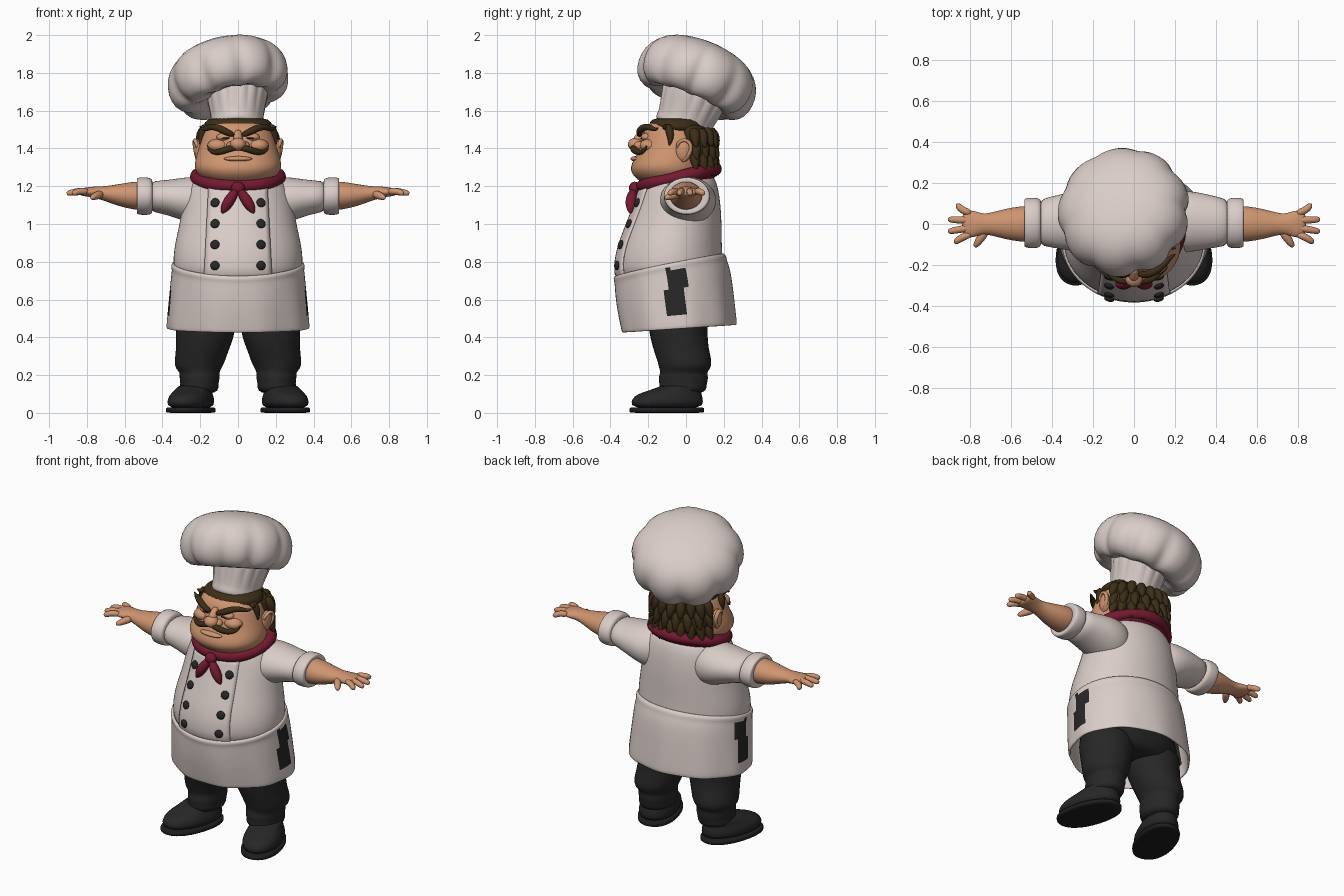
import bpy, bmesh, math, random
from mathutils import Vector, Matrix, Quaternion

if "Cube" in bpy.data.objects:
    bpy.data.objects.remove(bpy.data.objects["Cube"])
random.seed(4)


def material(name, r, g, b):
    m = bpy.data.materials.new(name)
    m.use_nodes = True
    m.diffuse_color = (r, g, b, 1)
    m.node_tree.nodes["Principled BSDF"].inputs["Base Color"].default_value = (r, g, b, 1)
    return m


WHITE = material("white cloth", .70, .61, .58)
SKIN = material("skin", .62, .30, .16)
RED = material("red cloth", .18, .01, .03)
HAIR = material("brown hair", .045, .027, .009)
BLACK = material("black cloth", .02, .02, .021)
SOLE = material("dark leather", .013, .013, .014)


def finish(name, bm, mat, sub=1, mirror=False, solid=0, second=None, rule=None):
    bmesh.ops.recalc_face_normals(bm, faces=bm.faces)
    for f in bm.faces:
        f.smooth = True
        if rule and rule(f.calc_center_median()):
            f.material_index = 1
    me = bpy.data.meshes.new(name)
    bm.to_mesh(me)
    bm.free()
    me.materials.append(mat)
    if second:
        me.materials.append(second)
    ob = bpy.data.objects.new(name, me)
    bpy.context.collection.objects.link(ob)
    if mirror:
        ob.modifiers.new("Mirror", 'MIRROR').use_mirror_merge = False
    if solid:
        s = ob.modifiers.new("Thickness", 'SOLIDIFY')
        s.thickness = solid
    if sub:
        s = ob.modifiers.new("Smooth", 'SUBSURF')
        s.levels = s.render_levels = sub
    return ob


def skin_rings(bm, rings, caps=True, closed=False):
    # bridge successive vertex rings
    n = len(rings[0])
    pairs = list(zip(rings, rings[1:])) + ([(rings[-1], rings[0])] if closed else [])
    for a, b in pairs:
        for i in range(n):
            j = (i + 1) % n
            bm.faces.new((a[i], a[j], b[j], b[i]))
    if caps and not closed:
        bm.faces.new(rings[0])
        bm.faces.new(rings[-1])


def add_loft(bm, rings, n=32, p=1, warp=None, matrix=None, caps=True):
    # each ring: height, half width, front, back, optional sideways centre
    out = []
    for k, (z, w, f, b, *cx) in enumerate(rings):
        row = []
        for i in range(n):
            a = math.tau * i / n
            c, s = math.cos(a), math.sin(a)
            c = math.copysign(abs(c) ** p, c)
            s = math.copysign(abs(s) ** p, s)
            v = Vector((w * c + (cx[0] if cx else 0), (f + b) / 2 + (b - f) / 2 * s, z))
            if warp:
                v = warp(v, k, a)
            row.append(bm.verts.new(matrix @ v if matrix else v))
        out.append(row)
    skin_rings(bm, out, caps)


def loft(name, rings, mat, sub=1, mirror=False, solid=0, second=None, rule=None, **kw):
    bm = bmesh.new()
    add_loft(bm, rings, **kw)
    return finish(name, bm, mat, sub, mirror, solid, second, rule)


def add_tube(bm, pts, radii, n=8, closed=False):
    # tapered tube along a path, carried without twist
    pts = [Vector(p) for p in pts]
    q, last, out = Quaternion(), Vector((0, 0, 1)), []
    for i, p in enumerate(pts):
        nxt = pts[(i + 1) % len(pts)] if closed else pts[min(i + 1, len(pts) - 1)]
        prv = pts[i - 1] if closed else pts[max(i - 1, 0)]
        t = (nxt - prv).normalized()
        q = last.rotation_difference(t) @ q
        last = t
        out.append([bm.verts.new(p + q @ Vector((math.cos(math.tau * j / n), math.sin(math.tau * j / n), 0)) * radii[i])
                    for j in range(n)])
    skin_rings(bm, out, closed=closed)


def tube(name, pts, radii, mat, mirror=False, **kw):
    bm = bmesh.new()
    add_tube(bm, pts, radii, **kw)
    return finish(name, bm, mat, 2, mirror)


def ball(name, loc, size, mat, mirror=False, rot=None):
    bm = bmesh.new()
    m = Matrix.Translation(loc) @ (rot or Matrix()) @ Matrix.Diagonal((*size, 1))
    bmesh.ops.create_uvsphere(bm, u_segments=20, v_segments=12, radius=1, matrix=m)
    return finish(name, bm, mat, 0, mirror)


# jacket body
TORSO = [(.67, .30, -.33, .17), (.74, .343, -.374, .195), (.82, .345, -.37, .195), (.9, .335, -.35, .19),
         (1.0, .31, -.312, .19), (1.1, .295, -.272, .185), (1.2, .27, -.24, .17), (1.25, .22, -.22, .15),
         (1.28, .17, -.2, .12)]
loft("jacket_body", TORSO, WHITE)


def front(x, z):
    for a, b in zip(TORSO, TORSO[1:]):
        if a[0] <= z <= b[0]:
            t = (z - a[0]) / (b[0] - a[0])
            w, f, k = (a[i] + t * (b[i] - a[i]) for i in (1, 2, 3))
            return (f + k) / 2 - (k - f) / 2 * math.sqrt(max(0, 1 - (x / w) ** 2))


# double-breasted front flap
bm = bmesh.new()
cols, rows = 14, 14
grid = []
for r in range(rows + 1):
    z = .70 + .50 * r / rows
    half = .182 - .025 * r / rows
    xs = [half * (2 * c / cols - 1) for c in range(cols + 1)]
    grid.append([bm.verts.new((x, front(x, z) - .007, z)) for x in xs])
for r in range(rows):
    for c in range(cols):
        bm.faces.new((grid[r][c], grid[r][c + 1], grid[r + 1][c + 1], grid[r + 1][c]))
finish("jacket_front_flap", bm, WHITE, 0, solid=.009)

# two columns of buttons lying on the flap
for i in range(4):
    z = .78 + .111 * i
    e = .02
    nrm = Vector(((front(.122 + e, z) - front(.122 - e, z)) / (2 * e), -1,
                  (front(.122, z + e) - front(.122, z - e)) / (2 * e)))
    rot = nrm.to_track_quat('Z', 'Y').to_matrix().to_4x4()
    ball("button_pair_%d" % (i + 1), (.122, front(.122, z) - .013, z), (.025, .025, .012), BLACK, True, rot)


# apron skirt with dark side slits
def hang(v, k, a):
    u = max(0, (v.y + .39) / .6)
    top, low = .72 + .13 * u ** .8, .42 + .04 * u
    ripple = 1 + .012 * math.sin(9 * a) * (1 - v.z)
    return Vector((v.x * ripple, v.y * ripple, low + (top - low) * v.z))


loft("apron", [(1, .338, -.37, .19), (.985, .352, -.383, .205), (.93, .354, -.384, .215), (.89, .349, -.379, .215),
               (.8, .354, -.378, .23), (.6, .36, -.374, .243), (.4, .367, -.366, .252), (.2, .373, -.355, .26),
               (.04, .378, -.345, .267), (0, .376, -.342, .265)],
     WHITE, n=72, warp=hang, caps=False, solid=.014, second=BLACK,
     rule=lambda c: abs(c.x) > .3 and -.105 < c.y < 0 and .5 < c.z < .765)

# trousers
loft("trouser_seat", [(.43, .22, -.17, .09), (.46, .31, -.21, .13), (.55, .33, -.24, .15), (.66, .3, -.22, .14)], BLACK)
loft("trouser_legs", [(.55, .16, -.2, .12, .17), (.45, .16, -.2, .115, .172), (.38, .15, -.185, .115, .178),
                      (.32, .138, -.168, .125, .192), (.27, .134, -.15, .138, .203), (.235, .122, -.142, .13, .21),
                      (.215, .104, -.135, .11, .203), (.185, .108, -.148, .12, .203), (.155, .1, -.14, .11, .204),
                      (.135, .105, -.145, .11, .206), (.1, .095, -.13, .1, .208)], BLACK, mirror=True)

# boots, turned outward
FOOT = Matrix.Translation((.25, -.1, 0)) @ Matrix.Rotation(math.radians(18), 4, 'Z')
loft("boot_soles", [(0, .112, -.2, .2), (.002, .118, -.207, .203), (.027, .118, -.207, .203), (.03, .112, -.2, .2)],
     SOLE, mirror=True, matrix=FOOT, p=.9)
loft("boot_uppers", [(.02, .108, -.195, .195), (.06, .114, -.198, .197), (.09, .106, -.18, .192),
                     (.11, .094, -.13, .185), (.13, .09, -.06, .185), (.15, .085, -.02, .18)],
     BLACK, mirror=True, matrix=FOOT, p=.93)

# sleeves, cuffs and arms run along x
ARM = Matrix(((0, 0, 1, 0), (1, 0, 0, 0), (0, 1, 0, 0), (0, 0, 0, 1)))
loft("sleeves", [(.1, .12, 1.0, 1.24), (.2, .15, .985, 1.252, .01), (.27, .15, 1.01, 1.248, .012),
                 (.34, .138, 1.035, 1.238, .012), (.4, .124, 1.055, 1.23, .01), (.48, .112, 1.065, 1.228, .006)],
     WHITE, mirror=True, matrix=ARM)
loft("cuffs", [(.452, .1, 1.07, 1.225, .005), (.455, .12, 1.05, 1.243, .005), (.49, .124, 1.047, 1.248, .005),
               (.53, .122, 1.049, 1.247, .005), (.537, .112, 1.057, 1.238, .005), (.53, .09, 1.07, 1.228, .005)],
     WHITE, mirror=True, matrix=ARM)
bm = bmesh.new()
add_loft(bm, [(.47, .09, 1.07, 1.23), (.55, .089, 1.074, 1.226), (.63, .075, 1.093, 1.212), (.70, .054, 1.12, 1.2),
              (.74, .05, 1.132, 1.2), (.78, .066, 1.143, 1.197), (.815, .068, 1.147, 1.192), (.84, .055, 1.152, 1.184)],
         n=20, matrix=ARM)
for y0, x1, y1 in ((.05, .868, .092), (.018, .907, .022), (-.017, .907, -.036), (-.048, .878, -.088)):
    add_tube(bm, [(.79, y0, 1.172), (.83, (y0 * 2 + y1) / 3, 1.174), ((.83 + x1) / 2, (y0 + y1 * 2) / 3, 1.17),
                  (x1 - .008, y1, 1.162), (x1, y1, 1.16)], [.018, .02, .019, .016, .008])
add_tube(bm, [(.72, -.03, 1.16), (.745, -.065, 1.152), (.765, -.095, 1.143), (.778, -.114, 1.136)],
         [.024, .024, .019, .01])
finish("arms_and_hands", bm, SKIN, 1, True)

# neckerchief
ring = [math.tau * i / 28 for i in range(28)]
tube("neckerchief", [(.222 * math.cos(a), -.04 + .195 * math.sin(a), 1.247 + .045 * math.sin(a)) for a in ring],
     [.037 + .004 * math.sin(5 * a) for a in ring], RED, closed=True)
loft("neckerchief_drape", [(1.17, .215, -.262, .1), (1.2, .25, -.262, .165), (1.25, .235, -.23, .175),
                           (1.29, .17, -.17, .14)], RED,
     warp=lambda v, k, a: v + Vector((0, 0, .03 * math.sin(a) + .015)))
ball("neckerchief_knot", (0, -.272, 1.19), (.037, .03, .034), RED)
for side, name in ((1, "left"), (-1, "right")):
    tube("neckerchief_tail_" + name, [(0, -.272, 1.19), (.03 * side, -.288, 1.15), (.055 * side, -.292, 1.11),
                                      (.075 * side, -.293, 1.075), (.085 * side, -.295, 1.055)],
         [.016, .03, .034, .022, .004], RED)

# head and face
loft("head", [(1.2, .13, -.2, .08), (1.235, .19, -.262, .1), (1.28, .228, -.298, .1), (1.32, .232, -.29, .1),
              (1.37, .218, -.258, .1), (1.43, .2, -.238, .1), (1.5, .178, -.225, .09), (1.56, .14, -.18, .06)],
     SKIN, p=.93)
ball("nose_tip", (0, -.266, 1.422), (.043, .042, .034), SKIN)
tube("nose_bridge", [(0, -.215, 1.495), (0, -.24, 1.465), (0, -.268, 1.43)], [.022, .024, .032], SKIN)
ball("nostrils", (.038, -.248, 1.415), (.024, .028, .022), SKIN, True)
ball("cheeks", (.105, -.195, 1.415), (.058, .05, .036), SKIN, True)
ball("eyelids", (.075, -.208, 1.46), (.04, .03, .022), SKIN, True)
tube("eye_slits", [(.042, -.236, 1.455), (.075, -.238, 1.452), (.11, -.22, 1.458)], [.003, .006, .003], HAIR, True)
ball("lower_lip", (0, -.268, 1.345), (.075, .026, .014), SKIN)
ball("ears", (.208, -.012, 1.39), (.022, .042, .06), SKIN, True)
tube("ear_rims", [(.212, -.045, 1.40), (.222, -.045, 1.43), (.228, -.01, 1.45), (.23, .025, 1.43), (.226, .028, 1.39),
                  (.216, .005, 1.35), (.208, -.025, 1.33)], [.008, .011, .012, .013, .012, .012, .01], SKIN, True)
tube("eyebrows", [(.018, -.243, 1.468), (.05, -.25, 1.482), (.1, -.236, 1.508), (.145, -.2, 1.518),
                  (.18, -.16, 1.495), (.205, -.145, 1.512)], [.012, .02, .022, .018, .012, .002], HAIR, True)
tube("moustache", [(0, -.272, 1.402), (.04, -.282, 1.402), (.085, -.27, 1.385), (.125, -.24, 1.375),
                   (.155, -.215, 1.392), (.162, -.208, 1.418)], [.012, .02, .02, .014, .009, .002], HAIR, True)

# hair: back mass, cap under the hat, hanging locks
loft("hair_back", [(1.27, .14, -.02, .12), (1.32, .185, -.02, .145), (1.4, .2, -.03, .152), (1.48, .195, -.07, .135),
                   (1.55, .16, -.08, .09)], HAIR)
loft("hair_cap", [(1.485, .17, -.17, .09), (1.505, .188, -.195, .11), (1.54, .178, -.195, .1), (1.565, .15, -.17, .08)],
     HAIR)
bm = bmesh.new()
for row in range(3):
    count = 9 - row % 2
    for i in range(count):
        a = math.radians(8 + 164 * (i + .5) / count)
        c, s = math.cos(a), math.sin(a)
        z = 1.51 - .062 * row + random.uniform(-.012, .012)
        drop = .1 + .035 * s * row / 2
        path = [((r * .205) * c, .005 + (r * .148) * s, z - drop * t)
                for r, t in ((.82, 0), (.96, .3), (1.03, .65), (1.13, 1))]
        add_tube(bm, path, [.03, .037, .03, .003], n=6)
for side in (1, -1):
    add_tube(bm, [(.17 * side, -.1, 1.53), (.187 * side, -.085, 1.49), (.197 * side, -.08, 1.45),
                  (.2 * side, -.09, 1.41)], [.02, .028, .02, .003], n=6)
    add_tube(bm, [(.16 * side, -.1, 1.52), (.19 * side, -.115, 1.505), (.205 * side, -.12, 1.52)], [.02, .016, .002], n=6)
finish("hair_locks", bm, HAIR, 1)

# pleated hat band, leaning back
BAND = Matrix.Translation((-.005, -.022, 1.505)) @ Matrix.Rotation(math.radians(-21), 4, 'X')


def pleat(v, k, a):
    depth = (0, 0, 0, .01, .03, .05, .06)[k]
    g = 1 - depth * (1 - abs(math.sin(8 * a)))
    return Vector((v.x * g, v.y * g, v.z))


loft("hat_band", [(0, .125, -.14, .14), (.003, .137, -.15, .15), (.04, .138, -.151, .151), (.05, .137, -.15, .15),
                  (.12, .15, -.166, .166), (.2, .168, -.184, .184), (.26, .175, -.19, .19)],
     WHITE, n=96, warp=pleat, matrix=BAND)

# billowing hat crown, drooping to the back and to one side
LEAN = Vector((0, 0, 1)).rotation_difference(Vector((-.21, .41, 1))).to_matrix().to_4x4()
CROWN = Matrix.Translation((-.055, .068, 1.79)) @ LEAN


def billow(v, k, a):
    depth = (.12, .16, .17, .13, .08, .05, .03, .015, 0, 0)[k]
    g = 1 - depth * (1 - abs(math.sin(4.5 * a + .25 * math.sin(a)))) ** 1.5
    return Vector((v.x * g, v.y * g, v.z))


crown = [(-.11, .13), (-.15, .2), (-.158, .26), (-.115, .312), (-.045, .33), (.03, .322), (.095, .282),
         (.14, .215), (.167, .12), (.174, .03)]
loft("hat_crown", [(z, r, -r, r) for z, r in crown], WHITE, n=72, warp=billow, matrix=CROWN)
